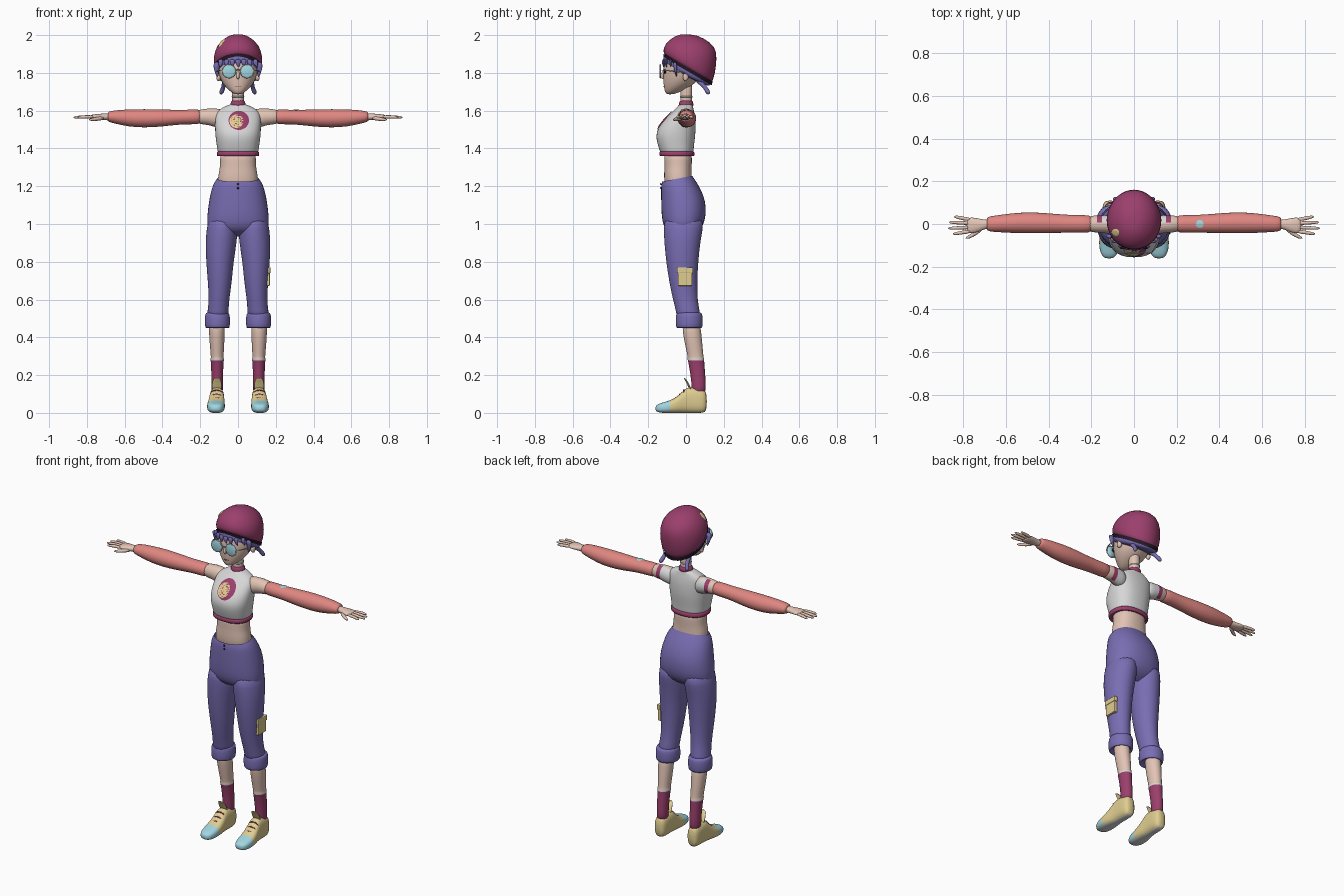
import bpy, bmesh, math
from mathutils import Vector as V


def material(name, r, g, b):
    m = bpy.data.materials.new(name)
    m.diffuse_color = (r, g, b, 1)
    return m


SKIN = material("skin", 0.76, 0.55, 0.46)
MAROON = material("maroon", 0.33, 0.05, 0.15)
CORAL = material("coral", 0.74, 0.24, 0.22)
PURPLE = material("purple", 0.19, 0.155, 0.45)
WHITE = material("white", 0.68, 0.68, 0.68)
YELLOW = material("yellow", 0.74, 0.61, 0.28)
BLUE = material("light blue", 0.36, 0.68, 0.76)
DARK = material("dark", 0.02, 0.01, 0.02)


# ring = (centre, half axis u, half axis v)
def zring(z, cx, rx, y0, y1, tilt=0):
    return V((cx, (y0 + y1) / 2, z)), V((rx, 0, 0)), V((0, (y1 - y0) / 2, tilt))


def xring(x, y, z, ry, rz):
    return V((x, y, z)), V((0, ry, 0)), V((0, 0, rz))


def yring(y, cx, rx, z0, z1):
    return V((cx, y, (z0 + z1) / 2)), V((rx, 0, 0)), V((0, 0, (z1 - z0) / 2))


def loft(name, rings, mats, rule=None, e=2.0, n=20, sub=1, caps=True):
    """Skin a row of superellipse rings; rule picks a material from the face centre."""
    bm = bmesh.new()
    rows = []
    for c, u, v in rings:
        row = []
        for i in range(n):
            a = math.tau * (i + 0.5) / n
            ca, sa = math.cos(a), math.sin(a)
            row.append(bm.verts.new(c + u * math.copysign(abs(ca) ** (2 / e), ca)
                                    + v * math.copysign(abs(sa) ** (2 / e), sa)))
        rows.append(row)
    for a, b in zip(rows, rows[1:]):
        for i in range(n):
            j = (i + 1) % n
            bm.faces.new((a[i], a[j], b[j], b[i]))
    if caps:
        bm.faces.new(rows[0])
        bm.faces.new(rows[-1])
    bmesh.ops.recalc_face_normals(bm, faces=bm.faces)
    for f in bm.faces:
        f.smooth = True
        if rule:
            f.material_index = rule(f.calc_center_median())
    me = bpy.data.meshes.new(name)
    bm.to_mesh(me)
    bm.free()
    for m in mats:
        me.materials.append(m)
    ob = bpy.data.objects.new(name, me)
    bpy.context.collection.objects.link(ob)
    if sub:
        ob.modifiers.new("smooth", 'SUBSURF').levels = sub
        ob.modifiers["smooth"].render_levels = sub
    return ob


def tube(name, pts, mat, flat=1.0, n=8):
    """Round or flattened tube through (x, y, z, radius) points."""
    rings = []
    for i, p in enumerate(pts):
        d = (V(pts[min(i + 1, len(pts) - 1)][:3]) - V(pts[max(i - 1, 0)][:3])).normalized()
        u = d.cross(V((0, 0, 1)) if abs(d.z) < 0.9 else V((0, 1, 0))).normalized()
        rings.append((V(p[:3]), u * p[3], d.cross(u) * p[3] * flat))
    return loft(name, rings, [mat], n=n)


def decal(name, center, u, v, target, mat, axis, offset):
    """Round plate projected onto a surface."""
    c, u, v = V(center), V(u), V(v)
    ob = loft(name, [(c, u * k, v * k) for k in (1, 0.75, 0.5, 0.25, 0.02)], [mat], n=24, sub=0)
    ob.data.polygons.foreach_set("use_smooth", [False] * len(ob.data.polygons))
    w = ob.modifiers.new("wrap", 'SHRINKWRAP')
    w.target, w.wrap_method, w.wrap_mode, w.offset = target, 'PROJECT', 'ABOVE_SURFACE', offset
    w.use_project_y, w.use_project_z = axis == 'Y', axis == 'Z'
    w.use_positive_direction, w.use_negative_direction = axis == 'Y', axis == 'Z'
    ob.modifiers.new("thick", 'SOLIDIFY').thickness = 0.003


# Head, face and neck
loft("head", [zring(1.686, 0, 0.015, -0.1, -0.07), zring(1.697, 0, 0.036, -0.112, -0.035),
              zring(1.725, 0, 0.068, -0.118, 0.025), zring(1.765, 0, 0.095, -0.122, 0.07),
              zring(1.82, 0, 0.109, -0.124, 0.1), zring(1.87, 0, 0.109, -0.115, 0.11),
              zring(1.92, 0, 0.09, -0.09, 0.1), zring(1.94, 0, 0.03, -0.03, 0.04)], [SKIN])
loft("neck", [zring(z, 0, 0.031, -0.03, 0.033) for z in (1.59, 1.65, 1.70, 1.76)], [SKIN])
loft("collar", [zring(1.618, 0, 0.046, -0.044, 0.042), zring(1.635, 0, 0.04, -0.038, 0.039),
                zring(1.66, 0, 0.036, -0.035, 0.038)], [MAROON])
loft("choker", [zring(z, 0, 0.034, -0.033, 0.036) for z in (1.668, 1.674, 1.68)], [WHITE])
tube("nose", [(0, -0.115, 1.815, 0.006), (0, -0.127, 1.79, 0.01), (0, -0.128, 1.775, 0.009),
              (0, -0.116, 1.768, 0.006)], SKIN)
tube("mouth", [(-0.018, -0.115, 1.73, 0.002), (0, -0.119, 1.728, 0.0025),
               (0.018, -0.115, 1.73, 0.002)], MAROON)

# Hat with its dark lower edge
hat = loft("hat", [zring(1.82, 0, 0.11, -0.105, 0.13, -0.075), zring(1.823, 0, 0.124, -0.118, 0.141, -0.076),
                   zring(1.86, 0, 0.133, -0.123, 0.156, -0.062), zring(1.915, 0, 0.126, -0.112, 0.166, -0.038),
                   zring(1.962, 0, 0.098, -0.08, 0.158, -0.022), zring(1.996, 0, 0.05, -0.03, 0.095, -0.012),
                   zring(2.002, 0, 0.012, 0.015, 0.045)], [MAROON])
loft("hat_edge", [zring(1.808, 0, 0.123, -0.12, 0.138, -0.075),
                  zring(1.829, 0, 0.128, -0.1225, 0.143, -0.0745)], [DARK], caps=False)
decal("hat_patch", (-0.085, -0.04, 2.2), (0.011, 0.011, 0), (-0.011, 0.011, 0), hat, YELLOW, 'Z', 0.003)

# Hair under the hat, fringe tips
loft("hair", [zring(1.845, 0, 0.116, -0.118, 0.135, -0.072), zring(1.815, 0, 0.12, -0.124, 0.136, -0.068),
              zring(1.788, 0, 0.116, -0.119, 0.128, -0.06), zring(1.778, 0, 0.095, -0.09, 0.1, -0.045)], [PURPLE])
for i in range(7):
    x = (i - 3) * 0.03
    y = -0.118 * math.sqrt(1 - (x / 0.122) ** 2)
    tube("fringe_tip", [(x, y, 1.875, 0.016), (x * 1.03, y - 0.004, 1.85, 0.015),
                        (x * 1.1 + 0.004, y, 1.828, 0.002)], PURPLE, 0.5)

# Bridge of the glasses
tube("glasses_bridge", [(-0.014, -0.137, 1.815, 0.003), (0, -0.14, 1.818, 0.003),
                        (0.014, -0.137, 1.815, 0.003)], WHITE)

# Midriff, top and hem
loft("midriff", [zring(1.15, 0, 0.11, -0.11, 0.04), zring(1.25, 0, 0.108, -0.118, 0.03),
                 zring(1.29, 0, 0.098, -0.115, 0.03), zring(1.33, 0, 0.095, -0.115, 0.032),
                 zring(1.40, 0, 0.1, -0.12, 0.035)], [SKIN], e=2.3)
shirt = loft("crop_top", [zring(1.37, 0, 0.108, -0.135, 0.04), zring(1.39, 0, 0.11, -0.141, 0.041),
                          zring(1.43, 0, 0.116, -0.154, 0.045), zring(1.475, 0, 0.122, -0.161, 0.051),
                          zring(1.52, 0, 0.123, -0.142, 0.052), zring(1.56, 0, 0.122, -0.107, 0.05),
                          zring(1.595, 0, 0.116, -0.072, 0.044), zring(1.617, 0, 0.082, -0.048, 0.038),
                          zring(1.637, 0, 0.038, -0.036, 0.036)], [WHITE], e=2.4, sub=2)
loft("top_hem", [zring(1.366, 0, 0.09, -0.11, 0.025), zring(1.357, 0, 0.108, -0.136, 0.041),
                 zring(1.36, 0, 0.114, -0.142, 0.046), zring(1.382, 0, 0.114, -0.144, 0.046),
                 zring(1.388, 0, 0.108, -0.136, 0.04)], [MAROON], e=2.4)
decal("emblem_back", (0.004, -0.3, 1.547), (0.051, 0, 0), (0, 0, 0.048), shirt, MAROON, 'Y', 0.003)
decal("emblem_front", (-0.008, -0.3, 1.541), (0.036, 0, 0), (0, 0, 0.035), shirt, YELLOW, 'Y', 0.006)

# Trouser seat with low front waistline
loft("trouser_seat", [zring(1.24, 0, 0.112, -0.127, 0.034, 0.016), zring(1.215, 0, 0.131, -0.132, 0.055, 0.01),
                      zring(1.18, 0, 0.143, -0.133, 0.082), zring(1.12, 0, 0.156, -0.133, 0.105),
                      zring(1.05, 0, 0.164, -0.131, 0.108), zring(0.99, 0, 0.168, -0.123, 0.094),
                      zring(0.955, 0, 0.14, -0.095, 0.06), zring(0.935, 0, 0.06, -0.04, 0.02)],
     [PURPLE], e=2.2, caps=False)
for z in (1.212, 1.19):
    tube("fly_button", [(0, -0.128, z, 0.007), (0, -0.138, z, 0.006)], DARK)

for s in (-1, 1):
    side = "right_" if s < 0 else "left_"

    # Ear, eye, glasses and hair locks
    loft(side + "ear", [xring(s * x, -0.002, 1.778, r * 0.7, r) for x, r in
                        ((0.09, 0.018), (0.106, 0.024), (0.113, 0.018), (0.114, 0.004))], [SKIN], n=12)
    loft(side + "eye", [yring(y, s * 0.048, 0.02, 1.793, 1.82) for y in (-0.119, -0.105)], [DARK], n=12)
    loft(side + "lens", [yring(y, s * 0.048, r, 1.809 - r, 1.809 + r) for y, r in
                         ((-0.134, 0.034), (-0.138, 0.035), (-0.139, 0.033))], [BLUE], sub=0)
    bpy.ops.mesh.primitive_torus_add(major_radius=0.035, minor_radius=0.003, major_segments=28,
                                     minor_segments=8, location=(s * 0.048, -0.136, 1.809),
                                     rotation=(math.pi / 2, 0, 0))
    bpy.context.object.name = side + "glasses_rim"
    bpy.context.object.data.materials.append(WHITE)
    tube(side + "glasses_arm", [(s * 0.082, -0.135, 1.815, 0.003), (s * 0.112, -0.09, 1.812, 0.003),
                                (s * 0.118, 0.0, 1.80, 0.003)], WHITE)
    tube(side + "cheek_lock", [(s * 0.112, -0.06, 1.86, 0.022), (s * 0.116, -0.055, 1.82, 0.016),
                               (s * 0.106, -0.05, 1.775, 0.003)], PURPLE, 0.6)
    tube(side + "hair_tail", [(s * 0.065, 0.055, 1.77, 0.018), (s * 0.075, 0.085, 1.74, 0.013),
                              (s * 0.078, 0.102, 1.722, 0.011), (s * 0.086, 0.115, 1.70, 0.015),
                              (s * 0.094, 0.122, 1.688, 0.008)], PURPLE)

    # Shoulder: bare in front, top fabric and trim behind
    def shoulder_rule(c):
        x = abs(c.x)
        return 0 if c.y < 0.012 or x > 0.165 else (2 if x > 0.153 else 1)
    loft(side + "shoulder", [xring(s * x, y, z, ry, rz) for x, y, z, ry, rz in
                             ((0.07, -0.005, 1.555, 0.045, 0.055), (0.12, -0.002, 1.562, 0.044, 0.05),
                              (0.152, 0, 1.567, 0.042, 0.045), (0.166, 0, 1.568, 0.041, 0.043),
                              (0.23, 0.001, 1.567, 0.038, 0.037))], [SKIN, WHITE, MAROON], shoulder_rule)

    # Sleeve
    sleeve = loft(side + "sleeve", [xring(s * x, y, z, ry, rz) for x, y, z, ry, rz in
                                    ((0.185, 0, 1.568, 0.041, 0.041), (0.24, 0.001, 1.567, 0.042, 0.039),
                                     (0.32, 0.001, 1.565, 0.042, 0.039), (0.40, 0.004, 1.561, 0.047, 0.046),
                                     (0.50, 0.006, 1.559, 0.051, 0.05), (0.58, 0.004, 1.561, 0.046, 0.046),
                                     (0.65, 0.001, 1.567, 0.039, 0.036), (0.688, 0, 1.568, 0.035, 0.027),
                                     (0.69, 0, 1.568, 0.022, 0.018))], [CORAL])
    if s > 0:
        decal("sleeve_dot", (0.308, 0, 1.8), (0.018, 0, 0), (0, 0.018, 0), sleeve, BLUE, 'Z', 0.003)

    # Hand
    loft(side + "palm", [xring(s * x, y, 1.567, ry, rz) for x, y, ry, rz in
                         ((0.67, 0, 0.022, 0.02), (0.705, -0.002, 0.023, 0.018), (0.735, -0.006, 0.034, 0.017),
                          (0.765, -0.006, 0.039, 0.014), (0.785, -0.006, 0.034, 0.009))], [SKIN], n=14)
    for y0, y1, end in ((-0.034, -0.046, 0.85), (-0.015, -0.02, 0.872), (0.003, 0.008, 0.868), (0.02, 0.034, 0.845)):
        tube(side + "finger", [(s * 0.76, y0, 1.567, 0.01), (s * 0.81, (y0 + y1) / 2, 1.568, 0.0095),
                               (s * (end - 0.012), y1, 1.565, 0.008), (s * end, y1, 1.564, 0.003)], SKIN)
    tube(side + "thumb", [(s * 0.71, -0.015, 1.562, 0.013), (s * 0.745, -0.045, 1.556, 0.011),
                          (s * 0.775, -0.062, 1.553, 0.009), (s * 0.79, -0.067, 1.552, 0.003)], SKIN)

    # Trouser leg and rolled cuff
    loft(side + "trouser_leg", [zring(z, s * cx, rx, y0, y1) for z, cx, rx, y0, y1 in
                                ((1.05, 0.08, 0.076, -0.118, 0.098), (0.97, 0.084, 0.083, -0.119, 0.09),
                                 (0.9, 0.09, 0.084, -0.116, 0.076), (0.8, 0.096, 0.073, -0.106, 0.066),
                                 (0.7, 0.096, 0.065, -0.091, 0.06), (0.6, 0.1, 0.054, -0.07, 0.061),
                                 (0.54, 0.106, 0.056, -0.053, 0.073), (0.49, 0.108, 0.058, -0.05, 0.08))],
         [PURPLE])
    loft(side + "cuff", [zring(z, s * 0.109, 0.068 - d, -0.056 + d, 0.09 - d) for z, d in
                         ((0.465, 0.022), (0.449, 0.012), (0.449, 0.003), (0.475, 0), (0.51, 0.001),
                          (0.53, 0.005), (0.532, 0.018))], [PURPLE])

    # Shin, white stripe and sock
    loft(side + "shin_and_sock", [zring(z, s * cx, rx, y0, y1) for z, cx, rx, y0, y1 in
                                  ((0.5, 0.112, 0.043, -0.025, 0.075), (0.42, 0.112, 0.042, -0.017, 0.081),
                                   (0.35, 0.111, 0.038, -0.003, 0.089), (0.291, 0.11, 0.033, 0.01, 0.093),
                                   (0.29, 0.11, 0.036, 0.007, 0.096), (0.275, 0.11, 0.036, 0.009, 0.097),
                                   (0.274, 0.11, 0.034, 0.011, 0.097), (0.2, 0.11, 0.031, 0.024, 0.102),
                                   (0.14, 0.11, 0.031, 0.03, 0.107), (0.09, 0.11, 0.03, 0.03, 0.1))],
         [SKIN, WHITE, MAROON], lambda c: 0 if c.z > 0.2904 else 1 if c.z > 0.2747 else 2)

    # Shoe with coloured toe cap and pale sole
    loft(side + "shoe", [yring(y, s * cx, rx, z0, z1) for y, cx, rx, z0, z1 in
                         ((-0.162, 0.117, 0.016, 0.013, 0.034), (-0.15, 0.117, 0.034, 0.003, 0.047),
                          (-0.12, 0.117, 0.045, -0.001, 0.056), (-0.085, 0.117, 0.048, -0.001, 0.066),
                          (-0.05, 0.115, 0.046, -0.001, 0.084), (-0.02, 0.113, 0.042, -0.001, 0.112),
                          (0.005, 0.112, 0.039, -0.001, 0.138), (0.045, 0.111, 0.039, -0.001, 0.135),
                          (0.09, 0.111, 0.037, -0.001, 0.126), (0.111, 0.111, 0.025, 0.008, 0.112))],
         [YELLOW, BLUE, WHITE], lambda c: 2 if c.z < 0.006 else 1 if c.y < -0.085 else 0, e=2.7)
    tube(side + "shoe_tongue", [(s * 0.112, 0.03, 0.115, 0.03), (s * 0.112, 0.014, 0.145, 0.03),
                                (s * 0.112, 0.004, 0.168, 0.027), (s * 0.112, -0.012, 0.187, 0.016)], YELLOW, 0.2)
    for y, z in ((-0.055, 0.082), (-0.033, 0.1), (-0.012, 0.122)):
        tube(side + "lace", [(s * 0.114 - 0.032, y, z - 0.014, 0.003), (s * 0.114 - 0.016, y, z - 0.001, 0.004),
                             (s * 0.114 + 0.016, y, z - 0.001, 0.004), (s * 0.114 + 0.032, y, z - 0.014, 0.003)],
             MAROON)

# Cargo pocket and flap on the outer left leg
for name, z, h, x, w in (("pocket", 0.715, 0.085, 0.158, 0.076), ("pocket_flap", 0.755, 0.032, 0.161, 0.086)):
    bpy.ops.mesh.primitive_cube_add(size=1, location=(x, -0.005, z))
    ob = bpy.context.object
    ob.name = name
    ob.scale = (0.022, w, h)
    bpy.ops.object.transform_apply(location=False, rotation=False, scale=True)
    ob.data.materials.append(YELLOW)
    b = ob.modifiers.new("soft", 'BEVEL')
    b.width, b.segments = 0.005, 2
